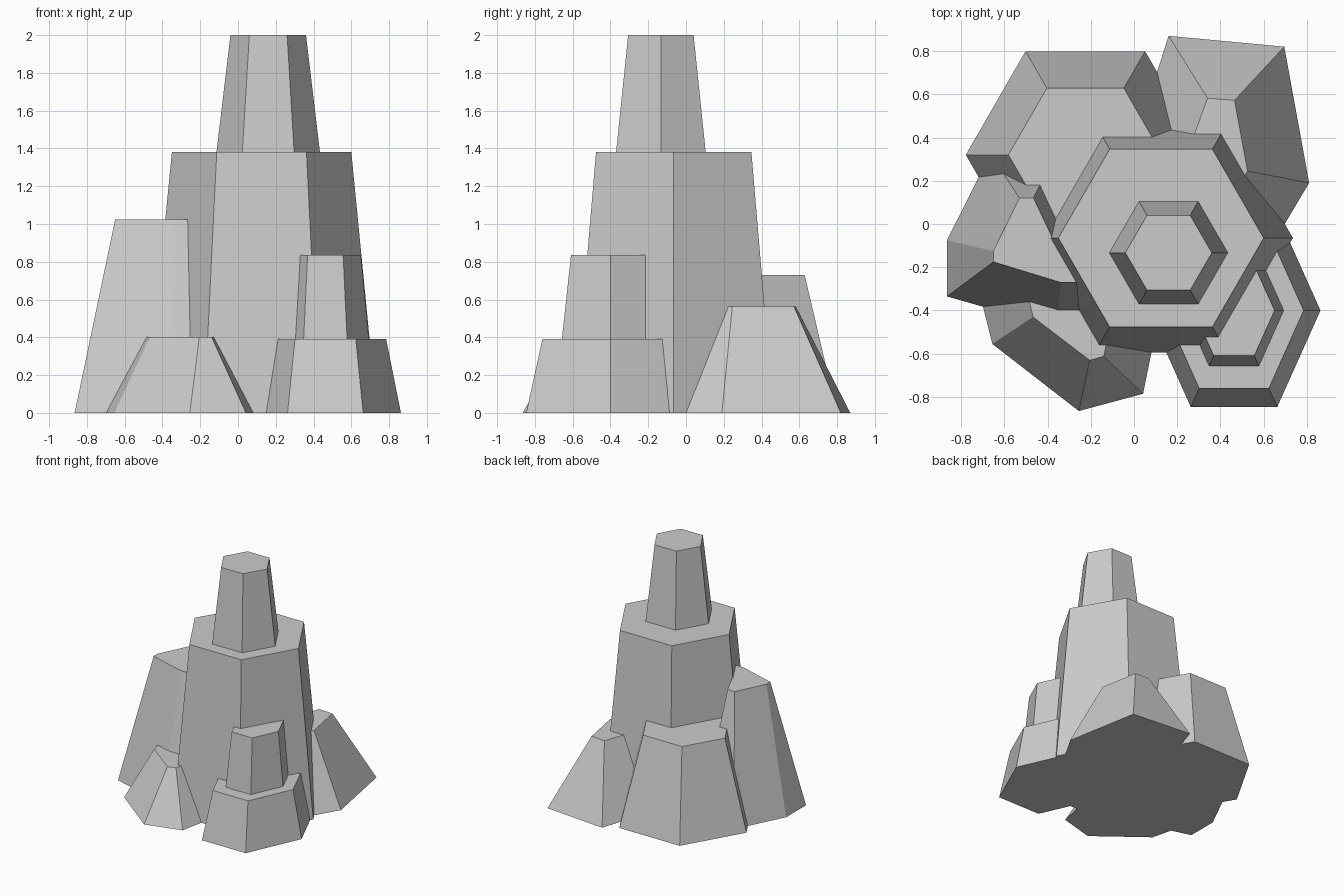
import bpy, bmesh
from math import cos, sin, tau

if "Cube" in bpy.data.objects:
    bpy.data.objects.remove(bpy.data.objects["Cube"])


def hexagon(cx, cy, rx, z, ry=None):
    """Six-sided ring with corners pointing along x."""
    ry = ry or rx
    return [(cx + rx * cos(i * tau / 6), cy + ry * sin(i * tau / 6), z) for i in range(6)]


def ring(points, z):
    return [(x, y, z) for x, y in points]


def loft(name, rings):
    """Flat-faced solid skinned through rings of equal corner count, capped at both ends."""
    bm = bmesh.new()
    loops = [[bm.verts.new(p) for p in r] for r in rings]
    n = len(loops[0])
    for a, b in zip(loops, loops[1:]):
        for i in range(n):
            j = (i + 1) % n
            bm.faces.new((a[i], a[j], b[j], b[i]))
    bm.faces.new(loops[0][::-1])
    bm.faces.new(loops[-1])
    bmesh.ops.recalc_face_normals(bm, faces=bm.faces)
    mesh = bpy.data.meshes.new(name)
    bm.to_mesh(mesh)
    bm.free()
    obj = bpy.data.objects.new(name, mesh)
    bpy.context.collection.objects.link(obj)
    return obj


# Tall central tower with a narrower upper column
loft("main_tower", [
    hexagon(0.125, -0.065, 0.61, 0), hexagon(0.125, -0.065, 0.475, 1.38),
    hexagon(0.16, -0.133, 0.274, 1.38), hexagon(0.16, -0.133, 0.2, 2.0)])

# Small stepped column, front right
loft("front_right_column", [
    hexagon(0.4625, -0.4, 0.40, 0, 0.515), hexagon(0.4625, -0.4, 0.322, 0.39, 0.416),
    hexagon(0.4625, -0.4, 0.23, 0.39, 0.297), hexagon(0.4625, -0.4, 0.188, 0.835, 0.241)])

# Broad block, back left
loft("back_left_block", [
    hexagon(-0.225, 0.32, 0.553, 0), hexagon(-0.225, 0.32, 0.356, 0.73)])

# Leaning buttress, back right
loft("back_right_buttress", [
    ring([(0.81, 0.19), (0.695, 0.82), (0.16, 0.87), (0.0, 0.37), (0.62, -0.13)], 0),
    ring([(0.525, 0.245), (0.465, 0.572), (0.34, 0.582), (0.22, 0.25), (0.45, 0.12)], 0.562)])

# Tall irregular buttress, left
loft("left_buttress", [
    ring([(-0.865, -0.075), (-0.865, -0.335), (-0.355, -0.48), (-0.1, -0.48),
          (-0.25, 0.09), (-0.36, 0.33), (-0.664, 0.325)], 0),
    ring([(-0.65, -0.125), (-0.65, -0.175), (-0.34, -0.27), (-0.2, -0.27),
          (-0.36, -0.1), (-0.465, 0.12), (-0.53, 0.12)], 1.025)])

# Low buttress, front left
loft("front_left_buttress", [
    ring([(-0.715, -0.315), (-0.655, -0.555), (-0.255, -0.865), (0.042, -0.785), (0.11, -0.45)], 0),
    ring([(-0.497, -0.30), (-0.467, -0.43), (-0.205, -0.63), (-0.14, -0.612), (-0.10, -0.42)], 0.402)])
